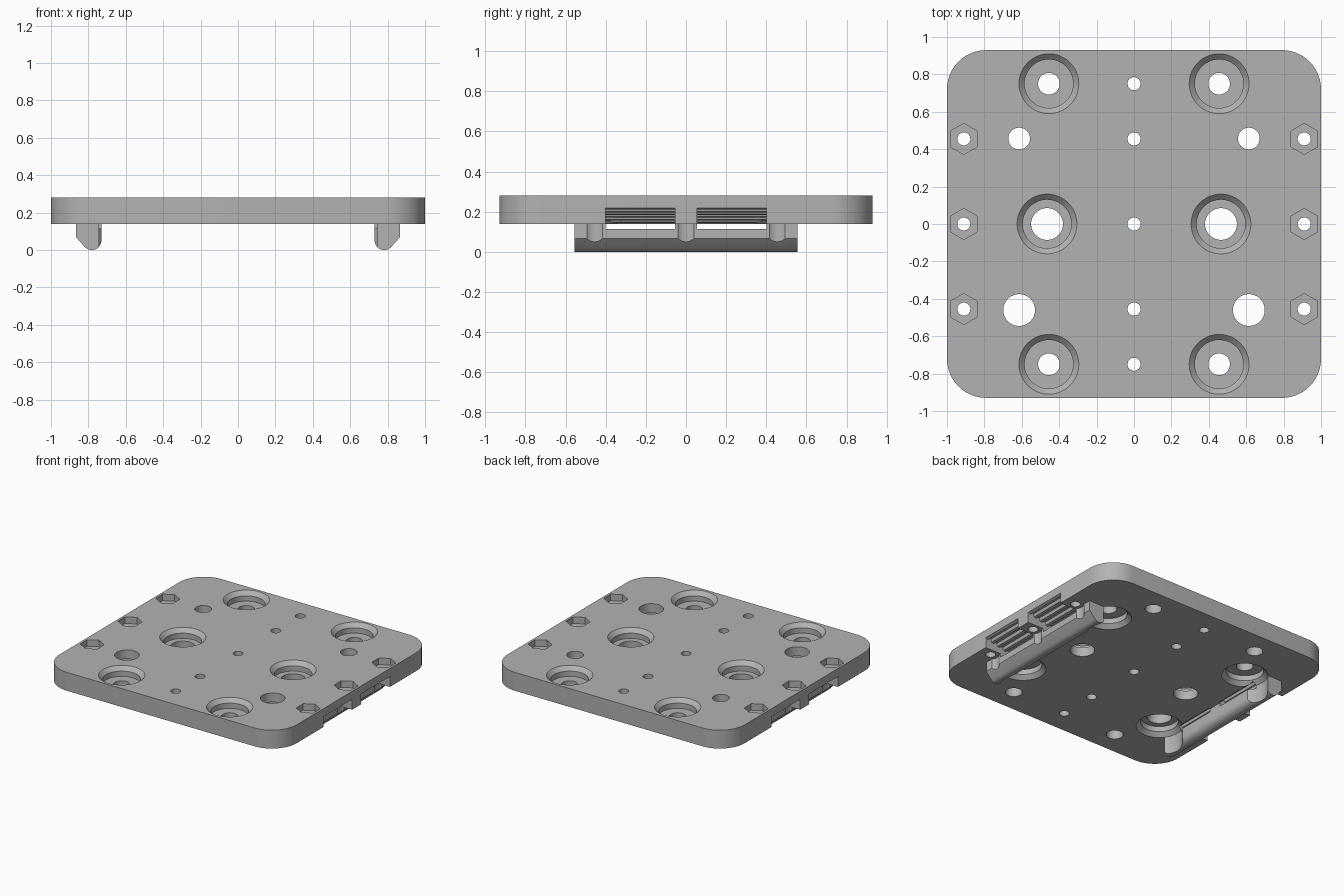
import bpy, bmesh
from math import sin, cos, pi, radians

if "Cube" in bpy.data.objects:
    bpy.data.objects.remove(bpy.data.objects["Cube"], do_unlink=True)

grey = bpy.data.materials.new("plain grey")
grey.use_nodes = True
grey.diffuse_color = (0.45, 0.45, 0.45, 1)
grey.node_tree.nodes["Principled BSDF"].inputs["Base Color"].default_value = grey.diffuse_color

BOTTOM, TOP = 0.14, 0.28


def add_rings(bm, rings):
    """Skin a stack of equal point rings and cap both ends."""
    loops = [[bm.verts.new(p) for p in ring] for ring in rings]
    n = len(loops[0])
    for a, b in zip(loops, loops[1:]):
        for i in range(n):
            j = (i + 1) % n
            bm.faces.new((a[i], a[j], b[j], b[i]))
    bm.faces.new(loops[0][::-1])
    bm.faces.new(loops[-1])


def lathe(bm, x, y, profile, sides=48, phase=0.0):
    angles = [phase + 2 * pi * i / sides for i in range(sides)]
    add_rings(bm, [[(x + r * cos(a), y + r * sin(a), z) for a in angles] for r, z in profile])


def extrude_y(bm, outline, y0, y1):
    add_rings(bm, [[(x, y, z) for x, z in outline] for y in (y0, y1)])


def make(name, bm):
    bmesh.ops.recalc_face_normals(bm, faces=bm.faces)
    mesh = bpy.data.meshes.new(name)
    bm.to_mesh(mesh)
    bm.free()
    mesh.materials.append(grey)
    obj = bpy.data.objects.new(name, mesh)
    bpy.context.collection.objects.link(obj)
    return obj


def carve(obj, *cutters):
    bpy.context.view_layer.objects.active = obj
    for bm in cutters:
        cutter = make("cutter", bm)
        cutter.hide_render = True
        mod = obj.modifiers.new("cut", "BOOLEAN")
        mod.operation, mod.solver, mod.object = "DIFFERENCE", "EXACT", cutter
        bpy.ops.object.modifier_apply(modifier=mod.name)
        bpy.data.objects.remove(cutter, do_unlink=True)
    bpy.ops.object.select_all(action="DESELECT")
    obj.select_set(True)
    bpy.ops.object.shade_smooth_by_angle(angle=radians(30))


# Rounded base plate
bm = bmesh.new()
outline = []
for k, (sx, sy) in enumerate([(1, 1), (-1, 1), (-1, -1), (1, -1)]):
    for i in range(13):
        a = (k + i / 12) * pi / 2
        outline.append((sx * 0.79 + 0.21 * cos(a), sy * 0.72 + 0.21 * sin(a)))
add_rings(bm, [[(x, y, z) for x, y in outline] for z in (BOTTOM, TOP)])
plate = make("base_plate", bm)

# Chamfered counterbores and through holes
holes, hexes, notches = bmesh.new(), bmesh.new(), bmesh.new()


def counterbore(x, y, hole, from_top):
    steps = [(0.17, -0.01), (0.13, 0.03), (0.13, 0.07), (hole, 0.07), (hole, 0.16)]
    lathe(holes, x, y, [(r, TOP - d if from_top else BOTTOM + d) for r, d in steps])


def through(x, y, r):
    lathe(holes, x, y, [(r, BOTTOM - 0.05), (r, TOP + 0.05)], 32)


for y in (-0.75, -0.455, 0, 0.455, 0.75):
    through(0, y, 0.035)
for s in (-1, 1):
    counterbore(s * 0.455, 0.75, 0.058, True)
    counterbore(s * 0.455, -0.75, 0.058, True)
    counterbore(s * 0.465, 0, 0.085, True)
    counterbore(s * 0.614, 0.457, 0.058, False)
    counterbore(s * 0.614, -0.46, 0.085, False)
    for y in (-0.455, 0, 0.455):
        through(s * 0.91, y, 0.035)
        lathe(hexes, s * 0.91, y, [(0.083, TOP - 0.05), (0.083, TOP + 0.05)], 6, pi / 2)

# Sloping toothed belt notches in the side edges
pitch, depth = 0.053, 0.02
teeth = [(0.72, BOTTOM - 0.03), (0.72, BOTTOM + 0.005)]
for i in range(5):
    x = 0.735 + i * pitch
    for dx, lift in ((0, 0), (0.006, depth), (0.028, depth), (0.034, 0)):
        teeth.append((x + dx, BOTTOM + 0.005 + (x + dx - 0.72) * 0.25 + lift))
teeth += [(1.02, 0.228), (1.02, BOTTOM - 0.03)]
for s in (-1, 1):
    for y0, y1 in ((-0.4, -0.055), (0.055, 0.4)):
        extrude_y(notches, [(s * x, z) for x, z in teeth], y0, y1)
carve(plate, holes, hexes, notches)

# Belt clamp bars under the plate, with posts at the ends and middle
nose = [(0.782 + 0.052 * cos(a), 0.052 + 0.052 * sin(a))
        for a in [pi + i * 0.75 * pi / 10 for i in range(11)]]
section = [(0.73, BOTTOM)] + nose + [(0.865, 0.067), (0.865, BOTTOM)]
for s, name in ((1, "left_belt_clamp"), (-1, "right_belt_clamp")):
    bm = bmesh.new()
    extrude_y(bm, [(s * x, z) for x, z in section], -0.555, 0.555)
    clamp = make(name, bm)
    gaps, screws, wheels = bmesh.new(), bmesh.new(), bmesh.new()
    for y0, y1 in ((-0.4, -0.055), (0.055, 0.4)):
        extrude_y(gaps, [(s * x, z) for x in (0.7, 0.9)
                         for z in ((0.115, 0.2) if x < 0.8 else (0.2, 0.115))], y0, y1)
    for y in (-0.455, 0, 0.455):
        lathe(screws, s * 0.91, y, [(0.06, -0.1), (0.06, 0.2)])
    for y in (-0.46, 0.457):
        lathe(wheels, s * 0.614, y, [(0.16, -0.1), (0.16, 0.2)])
    carve(clamp, gaps, screws, wheels)
